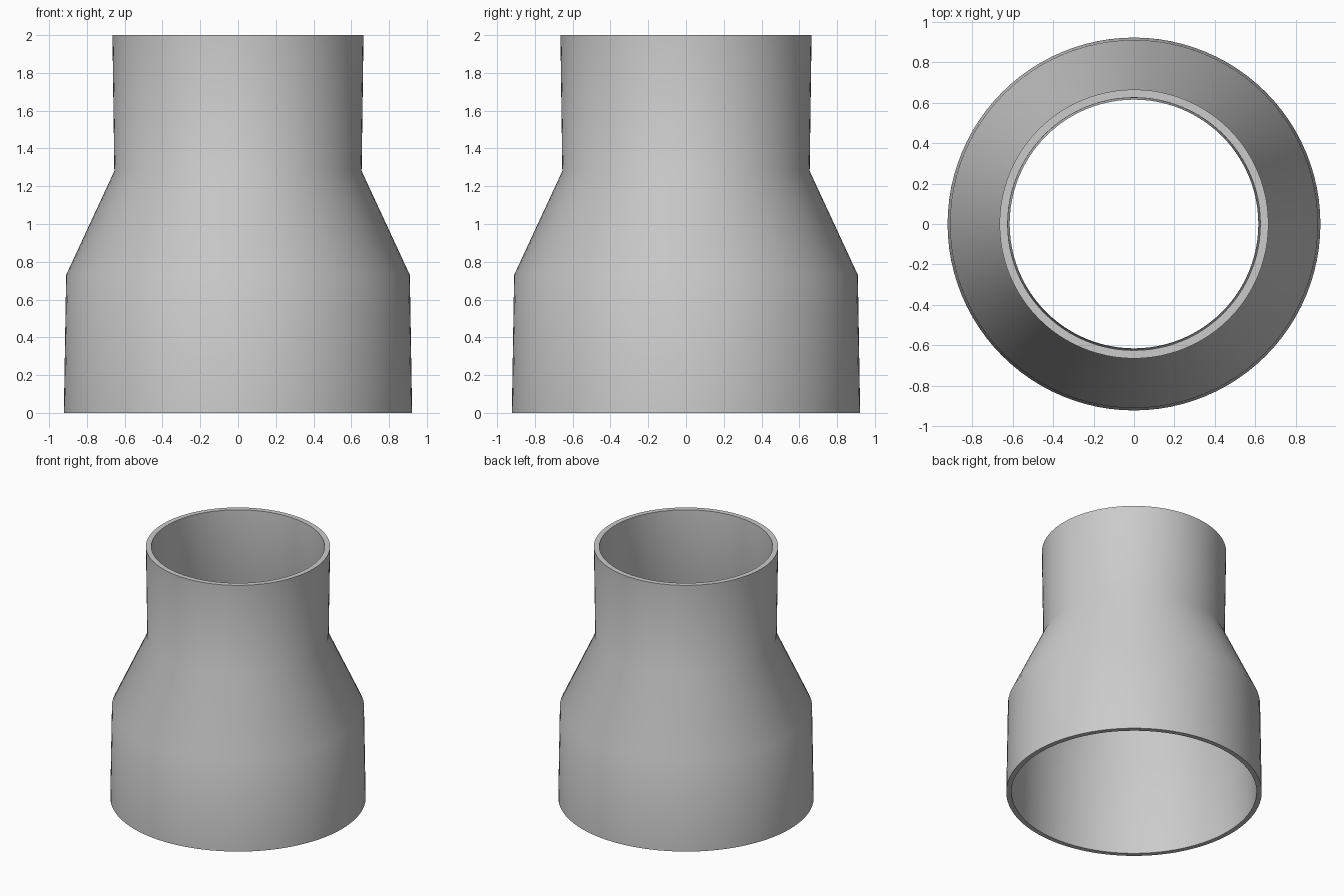
import bpy
import bmesh
import math

cube = bpy.data.objects.get("Cube")
if cube:
    bpy.data.objects.remove(cube, do_unlink=True)

SEGMENTS = 96

# Plain grey plastic
grey = bpy.data.materials.new("grey_plastic")
grey.use_nodes = True
colour = (0.6, 0.6, 0.6, 1.0)
grey.diffuse_color = colour
grey.node_tree.nodes["Principled BSDF"].inputs["Base Color"].default_value = colour

# Closed wall section (radius, height): outer wall upwards, inner wall downwards
section = [
    (0.922, 0.0), (0.91, 0.73), (0.655, 1.28), (0.665, 2.0),
    (0.625, 2.0), (0.615, 1.28), (0.873, 0.73), (0.885, 0.0),
]

# Spin the section into a hollow reducing sleeve
bm = bmesh.new()
rings = []
for radius, height in section:
    ring = []
    for i in range(SEGMENTS):
        a = math.tau * i / SEGMENTS
        ring.append(bm.verts.new((radius * math.cos(a), radius * math.sin(a), height)))
    rings.append(ring)
for k, ring in enumerate(rings):
    upper = rings[(k + 1) % len(rings)]
    for i in range(SEGMENTS):
        j = (i + 1) % SEGMENTS
        bm.faces.new((ring[i], ring[j], upper[j], upper[i]))
bmesh.ops.recalc_face_normals(bm, faces=bm.faces)

mesh = bpy.data.meshes.new("reducer_sleeve")
bm.to_mesh(mesh)
bm.free()
mesh.materials.append(grey)
sleeve = bpy.data.objects.new("reducer_sleeve", mesh)
bpy.context.collection.objects.link(sleeve)

# Smooth walls, crisp rims
bpy.ops.object.select_all(action="DESELECT")
sleeve.select_set(True)
bpy.context.view_layer.objects.active = sleeve
bpy.ops.object.shade_smooth_by_angle(angle=math.radians(30))
